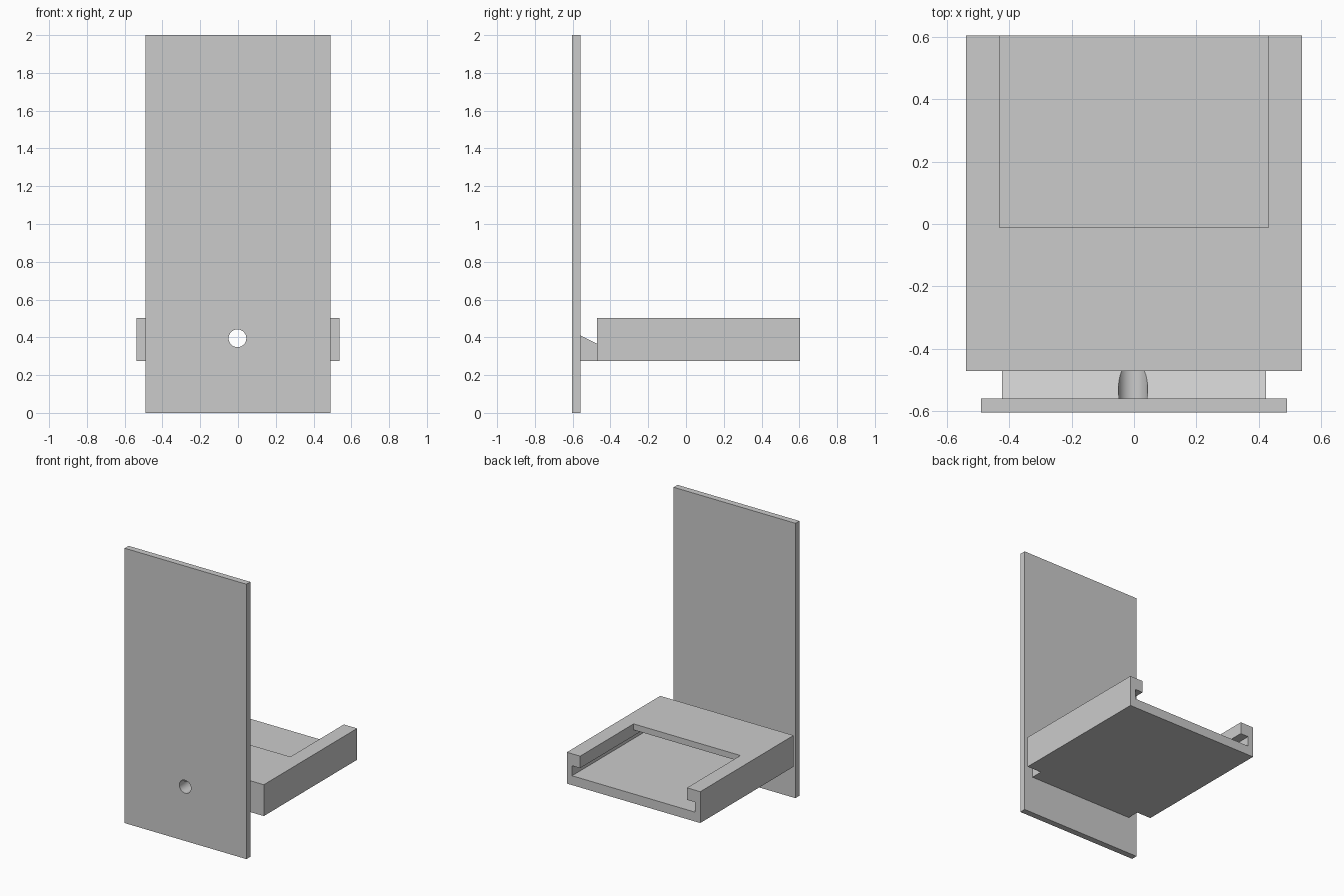
import bpy, bmesh, math
from mathutils import Matrix

cube = bpy.data.objects.get("Cube")
if cube:
    bpy.data.objects.remove(cube, do_unlink=True)

grey = bpy.data.materials.new("plain_grey")
grey.use_nodes = True
colour = (0.6, 0.6, 0.6, 1)
grey.diffuse_color = colour
grey.node_tree.nodes["Principled BSDF"].inputs["Base Color"].default_value = colour


def finish(name, bm):
    bmesh.ops.recalc_face_normals(bm, faces=bm.faces)
    mesh = bpy.data.meshes.new(name)
    bm.to_mesh(mesh)
    bm.free()
    mesh.materials.append(grey)
    obj = bpy.data.objects.new(name, mesh)
    bpy.context.collection.objects.link(obj)
    return obj


def prism(name, points, offset):
    """Extrude a closed profile along an offset."""
    bm = bmesh.new()
    face = bm.faces.new([bm.verts.new(p) for p in points])
    result = bmesh.ops.extrude_face_region(bm, geom=[face])
    verts = [g for g in result["geom"] if isinstance(g, bmesh.types.BMVert)]
    bmesh.ops.translate(bm, verts=verts, vec=offset)
    return finish(name, bm)


def box(name, half_x, y0, y1, z0, z1):
    corners = [(-half_x, y0, z0), (half_x, y0, z0), (half_x, y0, z1), (-half_x, y0, z1)]
    return prism(name, corners, (0, y1 - y0, 0))


def cut(obj, *cutters):
    bpy.context.view_layer.objects.active = obj
    for cutter in cutters:
        mod = obj.modifiers.new("cut", "BOOLEAN")
        mod.operation = "DIFFERENCE"
        mod.solver = "EXACT"
        mod.object = cutter
        bpy.ops.object.modifier_apply(modifier=mod.name)


# Main parts
back_plate = box("back_plate", 0.49, -0.603, -0.558, 0, 2)
tray = box("tray", 0.537, -0.47, 0.603, 0.275, 0.503)
connector = prism(
    "connector",
    [(-0.422, -0.558, 0.275), (-0.422, -0.47, 0.275), (-0.422, -0.47, 0.365), (-0.422, -0.558, 0.41)],
    (0.844, 0, 0))

# Stepped slot running under the tray roof and side lips
half = [(0.495, 0.343), (0.495, 0.416), (0.43, 0.416), (0.43, 0.459)]
outline = half + [(-x, z) for x, z in reversed(half)]
slot_cutter = prism("slot_cutter", [(x, -0.43, z) for x, z in outline], (0, 1.2, 0))
opening_cutter = box("opening_cutter", 0.43, -0.012, 0.77, 0.40, 0.6)

# Round hole through plate, connector and tray front
bm = bmesh.new()
bmesh.ops.create_cone(bm, cap_ends=True, segments=48, radius1=0.047, radius2=0.047, depth=0.5,
                      matrix=Matrix.Translation((-0.003, -0.5, 0.395)) @ Matrix.Rotation(math.pi / 2, 4, "X"))
hole_cutter = finish("hole_cutter", bm)

cut(tray, slot_cutter, opening_cutter, hole_cutter)
cut(back_plate, hole_cutter)
cut(connector, hole_cutter)
for cutter in (slot_cutter, opening_cutter, hole_cutter):
    bpy.data.objects.remove(cutter, do_unlink=True)

# Smooth the hole, keep all edges sharp
for obj in (back_plate, tray, connector):
    bpy.ops.object.select_all(action="DESELECT")
    obj.select_set(True)
    bpy.context.view_layer.objects.active = obj
    bpy.ops.object.shade_smooth_by_angle(angle=math.radians(25))
